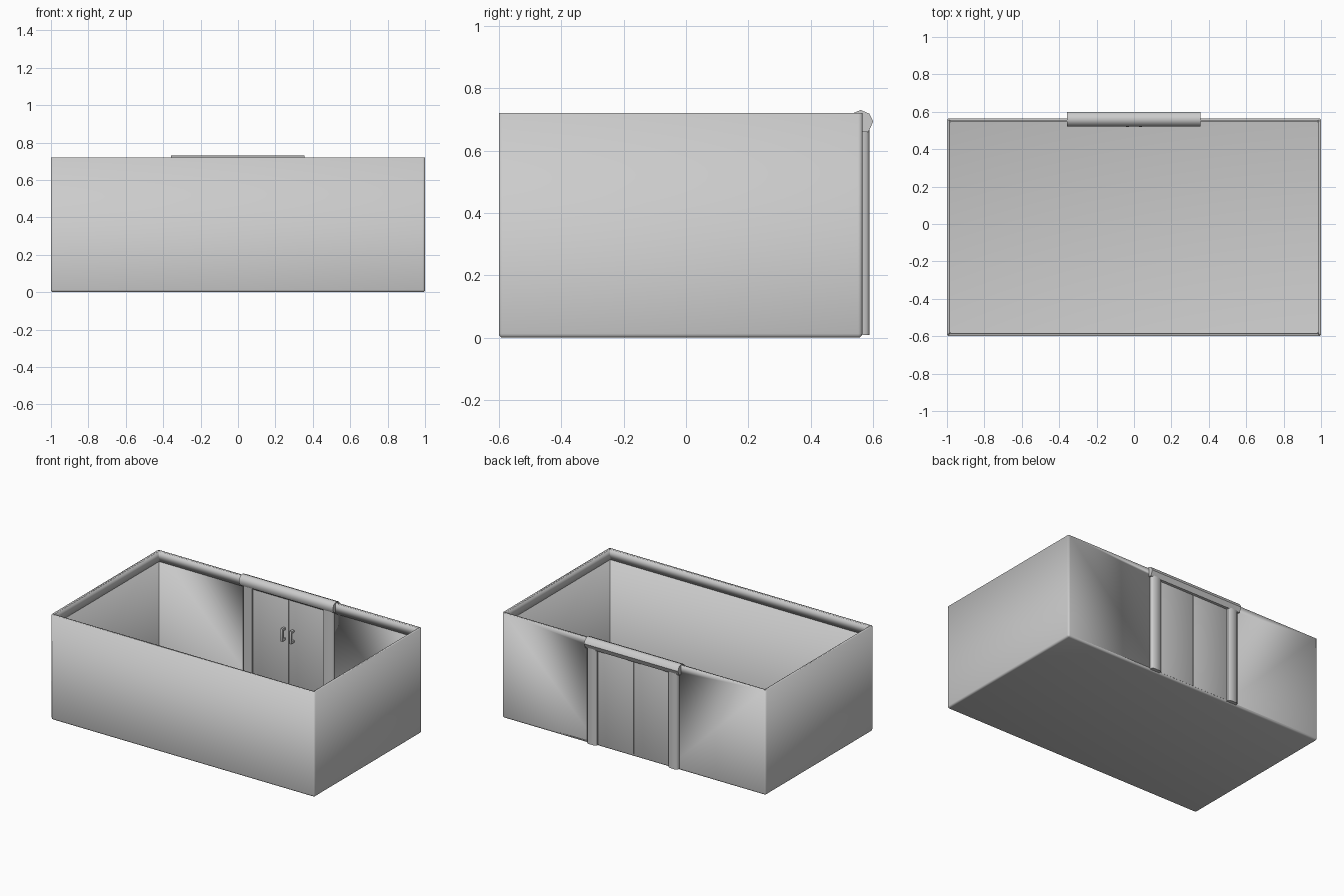
import bpy, bmesh, math

if "Cube" in bpy.data.objects:
    bpy.data.objects.remove(bpy.data.objects["Cube"])

BACK, FRONT, TOP = 0.565, -0.60, 0.72
MID = (BACK + FRONT) / 2


def finish(bm, name, angle=35):
    bmesh.ops.recalc_face_normals(bm, faces=bm.faces)
    me = bpy.data.meshes.new(name)
    bm.to_mesh(me)
    bm.free()
    ob = bpy.data.objects.new(name, me)
    bpy.context.collection.objects.link(ob)
    bpy.ops.object.select_all(action='DESELECT')
    ob.select_set(True)
    bpy.context.view_layer.objects.active = ob
    bpy.ops.object.shade_smooth_by_angle(angle=math.radians(angle))
    return ob


def box_bm(x0, x1, y0, y1, z0, z1):
    bm = bmesh.new()
    bmesh.ops.create_cube(bm, size=1)
    for v in bm.verts:
        v.co = (x1 if v.co.x > 0 else x0, y1 if v.co.y > 0 else y0, z1 if v.co.z > 0 else z0)
    return bm


def box(name, *dims, bevel=0.0):
    bm = box_bm(*dims)
    if bevel:
        bmesh.ops.bevel(bm, geom=bm.edges[:], offset=bevel, segments=2, profile=0.5, affect='EDGES')
    return finish(bm, name)


def shell(name, inset, z0, z1, thick, floor):
    """Open rounded box with inward wall thickness."""
    bm = box_bm(-1 + inset, 1 - inset, FRONT + inset, BACK - inset, z0, z1)
    edges = [e for e in bm.edges if abs(e.verts[0].co.z - e.verts[1].co.z) > 0.01
             or (floor and e.verts[0].co.z < z0 + 0.001)]
    bmesh.ops.bevel(bm, geom=edges, offset=0.013, segments=3, profile=0.5, affect='EDGES')
    bm.normal_update()
    caps = [f for f in bm.faces if f.normal.z > 0.99 or (not floor and f.normal.z < -0.99)]
    bmesh.ops.delete(bm, geom=caps, context='FACES')
    ob = finish(bm, name)
    # open meshes: make sure the normals point outward before thickening
    if any(p.normal.dot(p.center - ob.matrix_world.translation) < 0
           for p in ob.data.polygons if abs(p.normal.x) > 0.99):
        ob.data.flip_normals()
    m = ob.modifiers.new("thickness", 'SOLIDIFY')
    m.thickness, m.offset, m.use_even_offset = thick, -1, True
    return ob


def prism(name, profile, axis, a, b):
    """Extrude a 2D profile along x (profile = y,z) or z (profile = x,y)."""
    bm = bmesh.new()
    vs = [bm.verts.new((a, p, q) if axis == 'x' else (p, q, a)) for p, q in profile]
    f = bm.faces.new(vs)
    d = (b - a, 0, 0) if axis == 'x' else (0, 0, b - a)
    r = bmesh.ops.extrude_face_region(bm, geom=[f])
    bmesh.ops.translate(bm, vec=d, verts=[g for g in r['geom'] if isinstance(g, bmesh.types.BMVert)])
    return finish(bm, name, 50)


# room walls with floor, doorway cut in the back
walls = shell("walls_and_floor", 0.0, 0.0, TOP, 0.013, True)
cutter = box("doorway_cutter", -0.28, 0.28, 0.50, 0.63, 0.016, 0.665)
cutter.hide_render = True
cutter.hide_viewport = True
cut = walls.modifiers.new("doorway", 'BOOLEAN')
cut.object, cut.operation, cut.solver = cutter, 'DIFFERENCE', 'EXACT'

# trim band around the inside of the rim
shell("rim_trim", 0.011, 0.65, TOP - 0.001, 0.006, False)

# rounded lintel over the doorway
prism("lintel", [(0.52, 0.69), (0.532, 0.718), (0.56, 0.73), (0.588, 0.718), (0.60, 0.693),
                 (0.585, 0.66), (0.535, 0.66)], 'x', -0.358, 0.355)

# door posts and doors with handles, mirrored left and right
for s, side in ((-1, "left"), (1, "right")):
    post = [(0.27, 0.540), (0.335, 0.540), (0.345, 0.549), (0.345, 0.578),
            (0.335, 0.588), (0.285, 0.588), (0.27, 0.578)]
    prism(side + "_door_post", [(s * x, y) for x, y in post], 'z', 0.008, 0.675)
    xs = sorted((s * 0.002, s * 0.275))
    box(side + "_door", *xs, 0.550, 0.566, 0.014, 0.668, bevel=0.0015)
    xs = sorted((s * 0.025, s * 0.042))
    box(side + "_handle_grip", *xs, 0.518, 0.530, 0.365, 0.455, bevel=0.003)
    for z, end in ((0.367, "lower"), (0.437, "upper")):
        box(f"{side}_handle_{end}_mount", *xs, 0.525, 0.552, z, z + 0.016, bevel=0.002)
